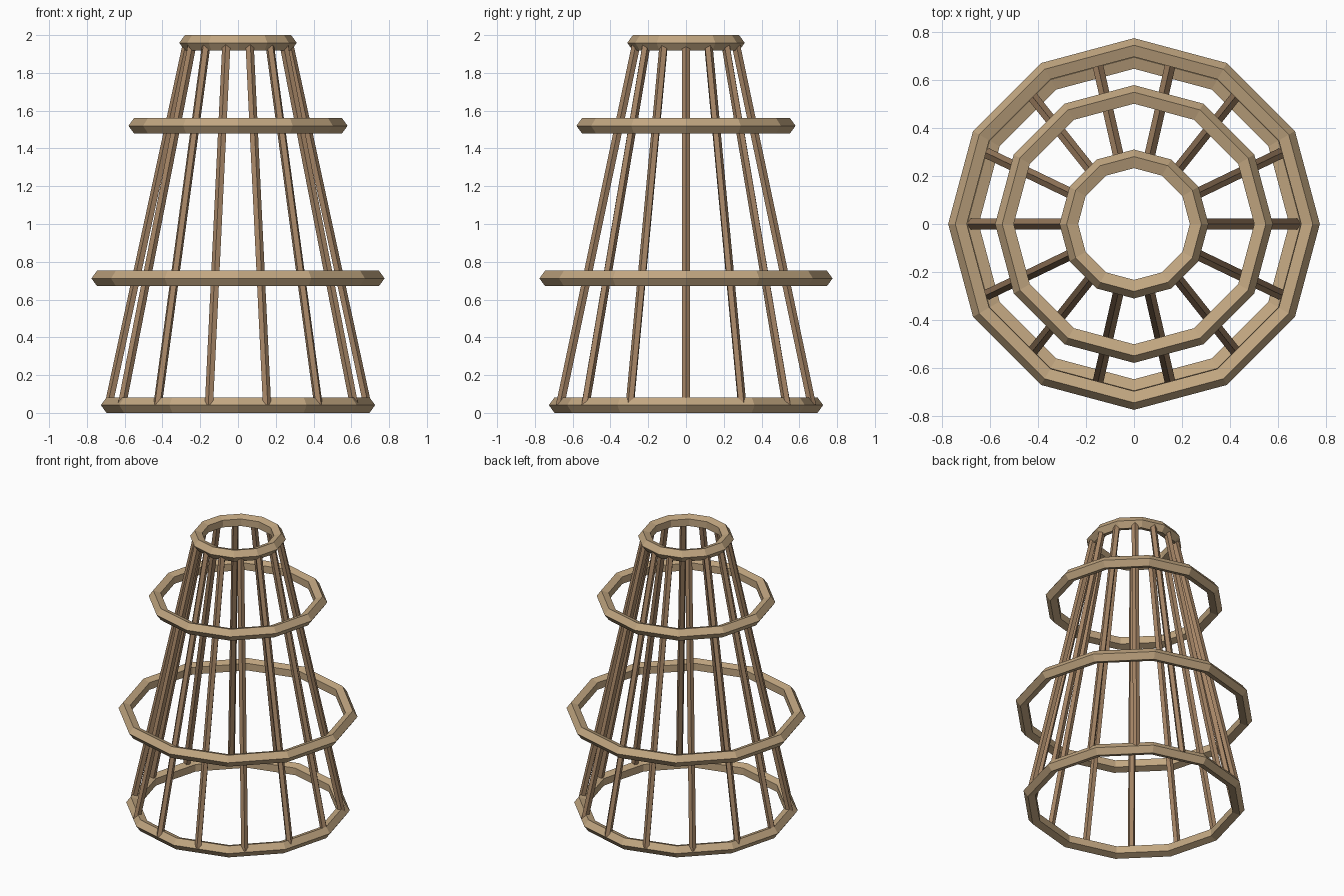
import bpy
from math import cos, sin, tau
from mathutils import Matrix, Vector

cube = bpy.data.objects.get("Cube")
if cube:
    bpy.data.objects.remove(cube, do_unlink=True)


def make_material(name, rgb):
    mat = bpy.data.materials.new(name)
    mat.use_nodes = True
    color = (*rgb, 1.0)
    mat.diffuse_color = color
    mat.node_tree.nodes["Principled BSDF"].inputs["Base Color"].default_value = color
    return mat


tan_wood = make_material("tan wood", (0.54, 0.385, 0.22))
brown_wood = make_material("brown wood", (0.38, 0.235, 0.132))

HOOP_THICKNESS = 0.043
ROD_RADIUS = 0.0235
ROD_COUNT = 14


def add_hoop(name, radius, height):
    """Twelve-sided hoop with a five-sided section, point outward."""
    bpy.ops.mesh.primitive_torus_add(
        major_segments=12, minor_segments=5, major_radius=radius,
        minor_radius=HOOP_THICKNESS, location=(0, 0, height))
    hoop = bpy.context.object
    hoop.name = name
    hoop.data.materials.append(tan_wood)


def add_rod(name, start, end, outward):
    """Five-sided rod between two points with one ridge facing outward."""
    z_axis = (end - start).normalized()
    y_axis = (outward - z_axis * outward.dot(z_axis)).normalized()
    x_axis = y_axis.cross(z_axis)
    bpy.ops.mesh.primitive_cylinder_add(
        vertices=5, radius=ROD_RADIUS, depth=(end - start).length)
    rod = bpy.context.object
    rod.name = name
    basis = Matrix((x_axis, y_axis, z_axis)).transposed().to_4x4()
    rod.matrix_world = Matrix.Translation((start + end) / 2) @ basis
    rod.data.materials.append(brown_wood)


# Hoops
hoops = {
    "bottom_hoop": (0.683, 0.041),
    "lower_hoop": (0.733, 0.712),
    "upper_hoop": (0.537, 1.52),
    "top_hoop": (0.268, 1.959),
}
for hoop_name, (radius, height) in hoops.items():
    add_hoop(hoop_name, radius, height)

# Leaning rods from the bottom hoop to the top hoop
low_radius, low_z = hoops["bottom_hoop"]
high_radius, high_z = hoops["top_hoop"]
for i in range(ROD_COUNT):
    angle = tau * i / ROD_COUNT
    out = Vector((cos(angle), sin(angle), 0))
    add_rod(f"rod_{i + 1}",
            out * low_radius + Vector((0, 0, low_z)),
            out * high_radius + Vector((0, 0, high_z)), out)
